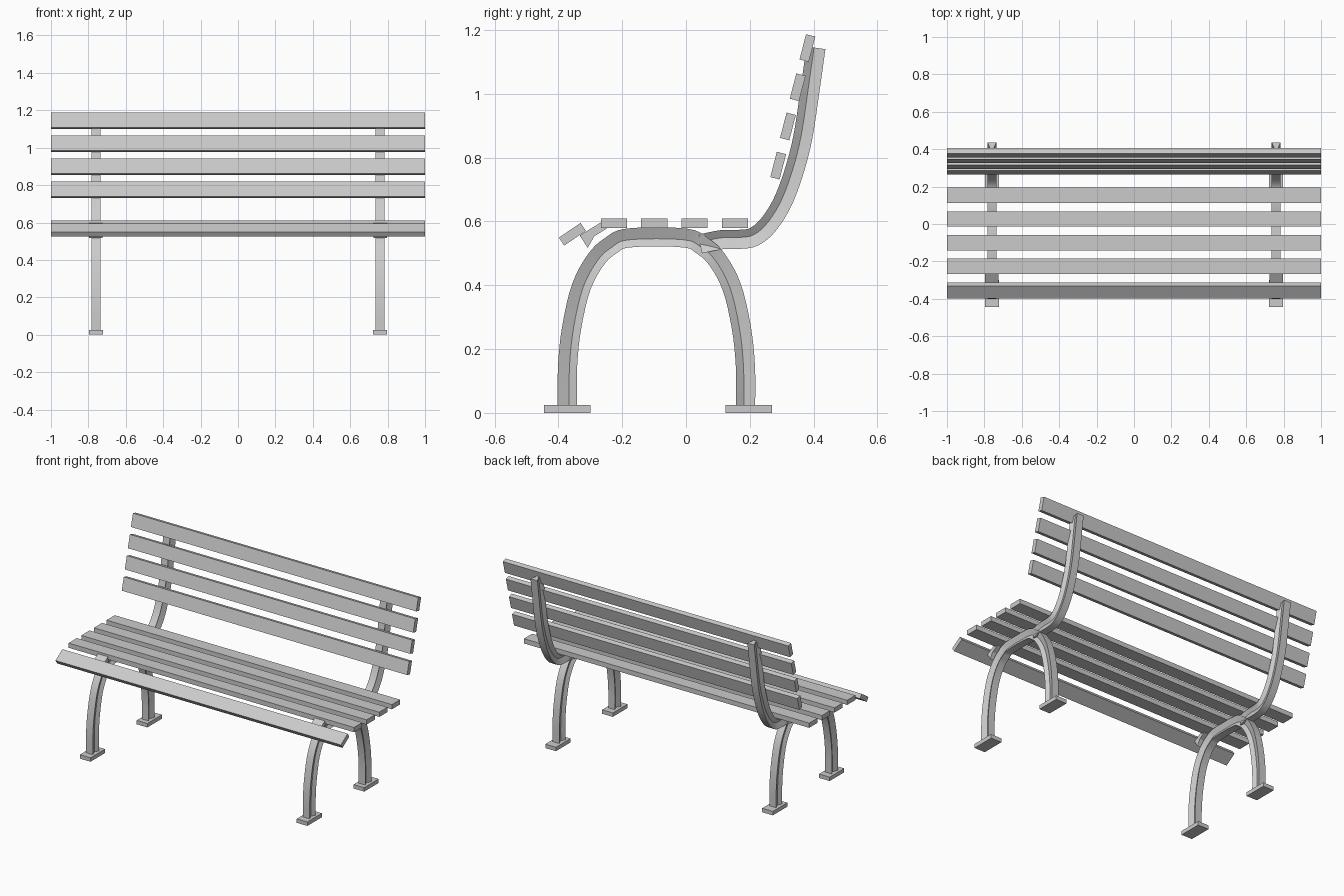
import bpy, bmesh, math
from mathutils import Vector

if "Cube" in bpy.data.objects:
    bpy.data.objects.remove(bpy.data.objects["Cube"])

LEG_X = 0.76


def make(name, bm, smooth=False):
    bmesh.ops.recalc_face_normals(bm, faces=bm.faces)
    me = bpy.data.meshes.new(name)
    bm.to_mesh(me)
    bm.free()
    ob = bpy.data.objects.new(name, me)
    bpy.context.collection.objects.link(ob)
    if smooth:
        bpy.ops.object.select_all(action='DESELECT')
        ob.select_set(True)
        bpy.context.view_layer.objects.active = ob
        bpy.ops.object.shade_smooth_by_angle(angle=math.radians(25))
    return ob


def box(name, centre, size, tilt=0):
    bpy.ops.mesh.primitive_cube_add(size=1, location=centre, rotation=(tilt, 0, 0))
    ob = bpy.context.object
    ob.name = name
    ob.scale = size
    return ob


def spline(pts, steps=4):
    # Catmull-Rom curve through the (y, z) points
    p = [Vector(q) for q in pts]
    p = [2 * p[0] - p[1]] + p + [2 * p[-1] - p[-2]]
    out = []
    for i in range(1, len(p) - 2):
        a, b, c, d = p[i - 1:i + 3]
        for k in range(steps):
            t = k / steps
            out.append(0.5 * (2 * b + (c - a) * t + (2 * a - 5 * b + 4 * c - d) * t * t
                              + (3 * b - a - 3 * c + d) * t ** 3))
    return out + [p[-2]]


def sweep(name, path, x, profile):
    # profile is (x, distance to the left of the path)
    bm = bmesh.new()
    rings = []
    for i, p in enumerate(path):
        t = (path[min(i + 1, len(path) - 1)] - path[max(i - 1, 0)]).normalized()
        n = Vector((-t.y, t.x))
        rings.append([bm.verts.new((x + u, p.x + n.x * v, p.y + n.y * v)) for u, v in profile])
    m = len(profile)
    for a, b in zip(rings, rings[1:]):
        for j in range(m):
            bm.faces.new((a[j], a[(j + 1) % m], b[(j + 1) % m], b[j]))
    bm.faces.new(rings[0])
    bm.faces.new(rings[-1])
    return make(name, bm, True)


def prism(name, pts, x, width):
    bm = bmesh.new()
    f = bm.faces.new([bm.verts.new((x - width / 2, y, z)) for y, z in pts])
    r = bmesh.ops.extrude_face_region(bm, geom=[f])
    bmesh.ops.translate(bm, vec=(width, 0, 0),
                        verts=[v for v in r['geom'] if isinstance(v, bmesh.types.BMVert)])
    return make(name, bm)


# bar section with a V groove down each side; path runs along the outer face
W, G = 0.024, 0.009
section = [(-W, 0), (W, 0), (G, -0.036), (W, -0.06), (-W, -0.06), (-G, -0.036)]

# outer outline of half the leg arch, mirrored about its middle
MID = -0.0925
half = [(0.3095, 0.02), (0.3085, 0.15), (0.295, 0.275), (0.264, 0.405),
        (0.215, 0.497), (0.163, 0.547), (0.093, 0.578)]
arch = spline([(MID - d, z) for d, z in half] + [(MID + d, z) for d, z in reversed(half)])

# back outline of the back post
post = spline([(0.437, 1.14), (0.420, 1.02), (0.396, 0.86), (0.365, 0.74), (0.325, 0.638),
               (0.274, 0.562), (0.222, 0.523), (0.170, 0.514), (0.115, 0.513), (0.050, 0.500)])

for side, x in (("left", -LEG_X), ("right", LEG_X)):
    # the arch runs front to back, so its left is outward
    sweep(side + "_leg_arch", arch, x, section)
    # the post runs downward; its right is the front face for negative offsets
    sweep(side + "_back_post", post, x, section)
    # feet
    for end, y in (("front", -0.372), ("rear", 0.197)):
        box(f"{side}_{end}_foot", (x, y, 0.0125), (0.075, 0.145, 0.025))
    # bracket under the front slat
    prism(side + "_slat_bracket",
          [(-0.333, 0.556), (-0.262, 0.600), (-0.248, 0.578), (-0.288, 0.553), (-0.308, 0.517)],
          x, 0.072)

# seat slats
for i in range(4):
    box(f"seat_slat_{i + 1}", (0, -0.226 + 0.1265 * i, 0.595), (2, 0.082, 0.03))
box("front_slat", (0, -0.356, 0.560), (2, 0.082, 0.03), math.radians(34))

# back slats
for i in range(4):
    box(f"back_slat_{i + 1}", (0, 0.289 + 0.0305 * i, 0.775 + 0.1228 * i),
        (2, 0.03, 0.082), math.radians(-14.5))
